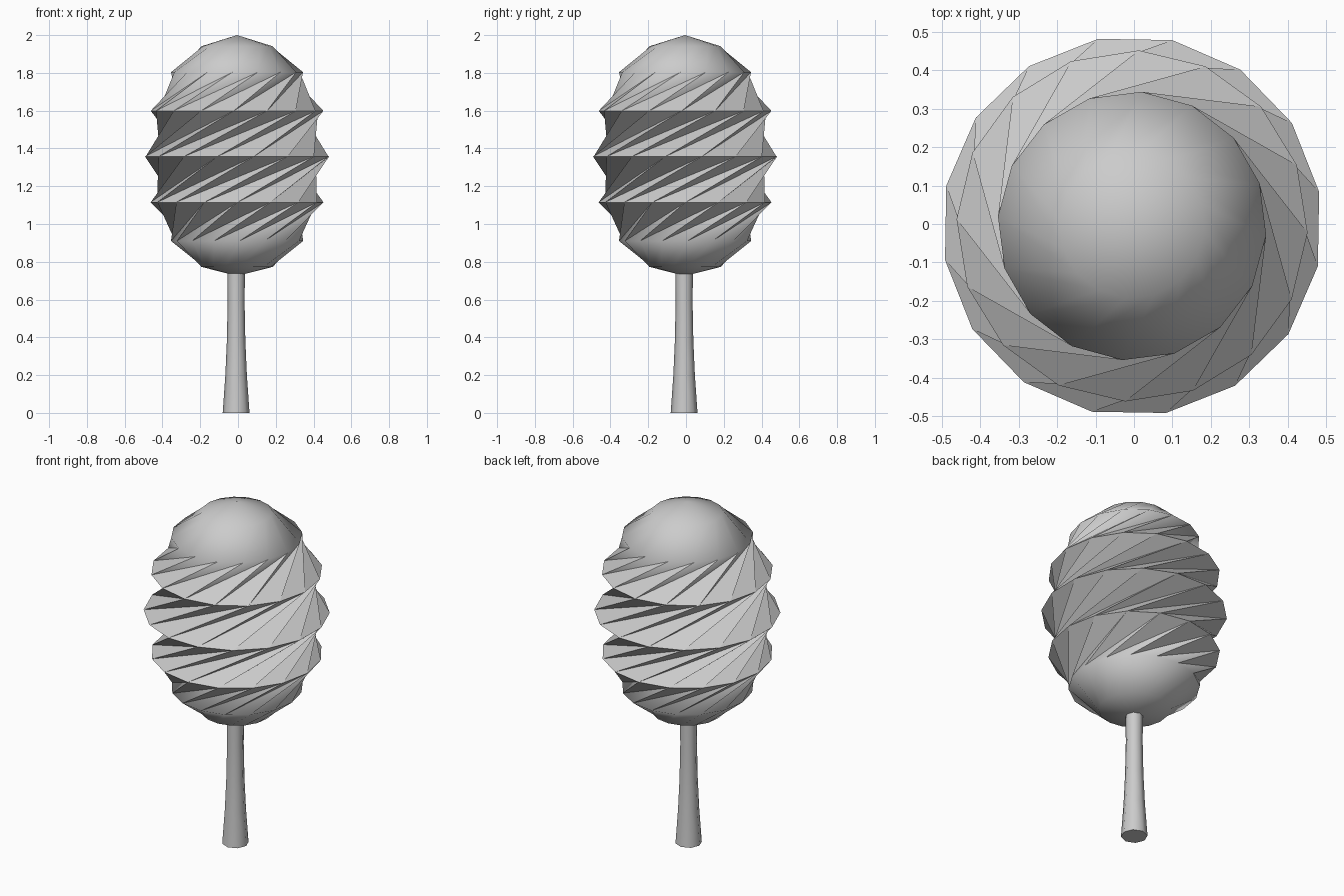
import bpy, bmesh
from math import sin, cos, pi, radians

if "Cube" in bpy.data.objects:
    bpy.data.objects.remove(bpy.data.objects["Cube"])


def lathe(name, profile, sides, centre, angles, smooth_deg):
    """Stack of (radius, z) rings, each turned by its own angle; radius 0 makes a pole."""
    bm = bmesh.new()
    rings = []
    for (r, z), a in zip(profile, angles):
        count = sides if r > 0 else 1
        rings.append([bm.verts.new((centre[0] + r * cos(a + 2 * pi * i / sides),
                                    centre[1] + r * sin(a + 2 * pi * i / sides), z))
                      for i in range(count)])
    for low, high in zip(rings, rings[1:]):
        for i in range(sides):
            j = (i + 1) % sides
            if len(low) == 1:
                bm.faces.new((low[0], high[j], high[i]))
            elif len(high) == 1:
                bm.faces.new((low[i], low[j], high[0]))
            else:
                # split along the shorter diagonal of the twisted quad
                bm.faces.new((low[i], low[j], high[i]))
                bm.faces.new((low[j], high[j], high[i]))
    for ring, flip in ((rings[0], True), (rings[-1], False)):
        if len(ring) > 1:
            bm.faces.new(ring[::-1] if flip else ring)
    mesh = bpy.data.meshes.new(name)
    bm.to_mesh(mesh)
    bm.free()
    obj = bpy.data.objects.new(name, mesh)
    bpy.context.collection.objects.link(obj)
    bpy.ops.object.select_all(action='DESELECT')
    obj.select_set(True)
    bpy.context.view_layer.objects.active = obj
    bpy.ops.object.shade_smooth_by_angle(angle=radians(smooth_deg))
    return obj


# Foliage: tall 16-sided ball with eight bands, twisted a little over one turn
MID, HALF, RADIUS, TWIST = 1.357, 0.632, 0.495, radians(405)
profile = [(RADIUS * sin(pi * k / 8) if 0 < k < 8 else 0, MID - HALF * cos(pi * k / 8))
           for k in range(9)]
profile[-1] = (0, 2.0)
turns = [radians(10.3) + TWIST * (z - MID) / (2 * HALF) for _, z in profile]
lathe("foliage", profile, 16, (-0.005, -0.005), turns, 75)

# Trunk: slim octagonal post flaring at the foot
trunk = [(0.071, 0), (0.057, 0.2), (0.049, 0.38), (0.045, 0.58), (0.047, 0.8)]
lathe("trunk", trunk, 8, (-0.01, -0.01), [0] * len(trunk), 40 + 10)
